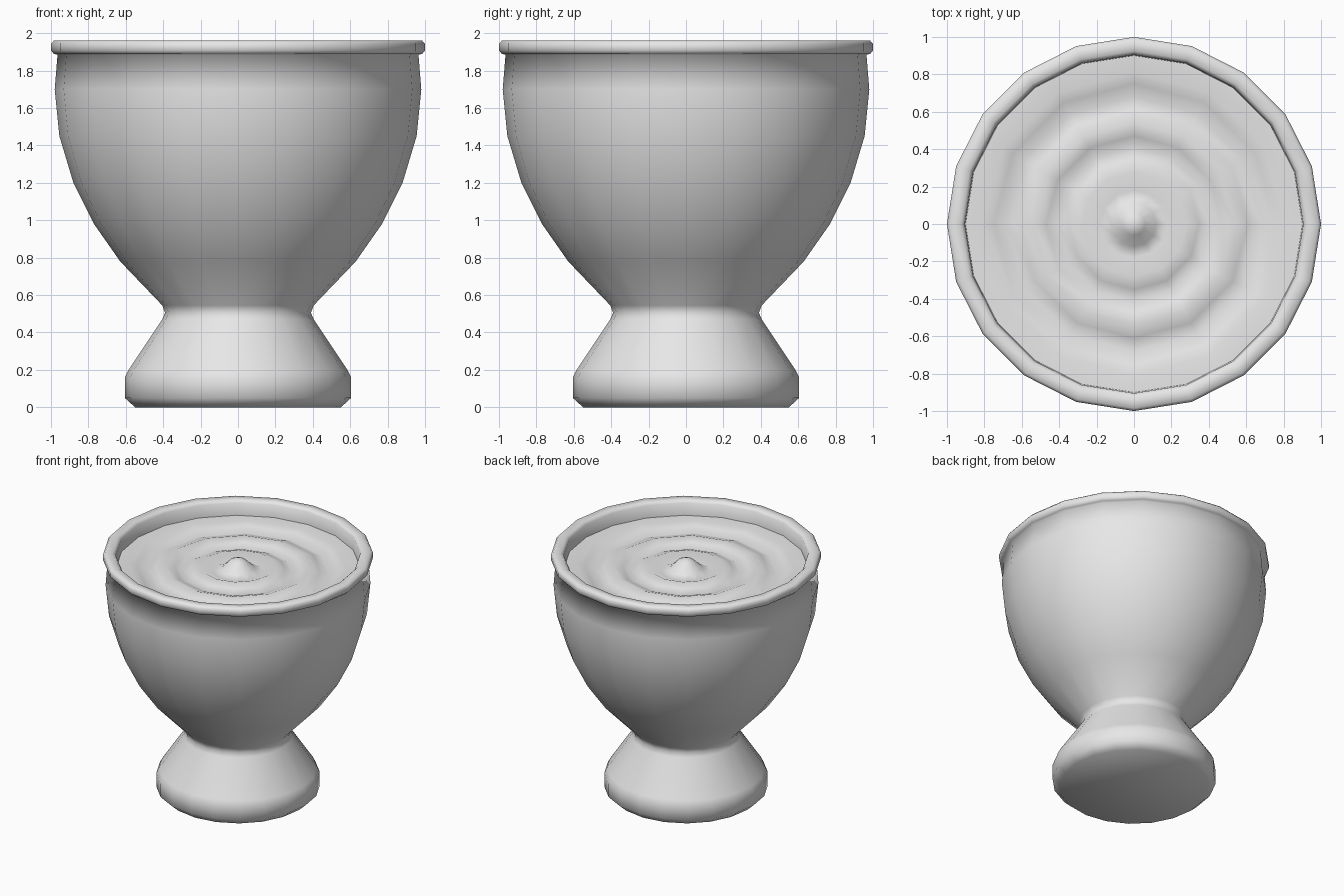
import bpy
import bmesh
from math import cos, sin, tau

cube = bpy.data.objects.get("Cube")
if cube:
    bpy.data.objects.remove(cube, do_unlink=True)

# One plain grey for everything
grey = bpy.data.materials.new("plain_grey")
grey.use_nodes = True
colour = (0.8, 0.8, 0.8, 1)
grey.diffuse_color = colour
grey.node_tree.nodes["Principled BSDF"].inputs["Base Color"].default_value = colour


def lathe(name, profile, sides):
    """Revolve (radius, height) points about z; radius 0 makes a pole."""
    bm = bmesh.new()
    rings = []
    for r, z in profile:
        count = sides if r > 0 else 1
        rings.append([bm.verts.new((r * cos(tau * i / sides), r * sin(tau * i / sides), z))
                      for i in range(count)])
    for low, high in zip(rings, rings[1:]):
        for i in range(sides):
            j = (i + 1) % sides
            corners = [low[i % len(low)], low[j % len(low)],
                       high[j % len(high)], high[i % len(high)]]
            bm.faces.new(list(dict.fromkeys(corners)))
    # Close any open end with one flat face
    for ring, flip in ((rings[0], True), (rings[-1], False)):
        if len(ring) > 1 and name == "cup":
            bm.faces.new(ring[::-1] if flip else ring)
    for face in bm.faces:
        face.smooth = True
    mesh = bpy.data.meshes.new(name)
    bm.to_mesh(mesh)
    bm.free()
    mesh.materials.append(grey)
    obj = bpy.data.objects.new(name, mesh)
    bpy.context.collection.objects.link(obj)
    return obj


# Cup: foot, neck, bowl, rolled rim and inner wall in one profile
foot = [(0.55, 0), (0.605, 0.05), (0.605, 0.16), (0.585, 0.2)]
neck = [(0.405, 0.47), (0.39, 0.505), (0.405, 0.545)]
bowl = [(0.63, 0.78), (0.77, 0.98), (0.88, 1.2), (0.955, 1.45), (0.98, 1.7), (0.965, 1.885)]
rim = [(0.985, 1.89), (1, 1.907), (1, 1.943), (0.985, 1.96), (0.925, 1.96), (0.905, 1.94)]
inside = [(0.9, 1.82), (0.9, 1.65), (0.8, 1.25), (0.5, 0.85), (0.25, 0.7)]
lathe("cup", foot + neck + bowl + rim + inside, 20)

# Liquid: rings of ripples around a central drop, given from the edge inwards
level = 1.84
ripples = [(0.94, 0), (0.81, 0), (0.75, -0.015), (0.68, -0.045), (0.61, -0.02),
           (0.54, 0.005), (0.47, -0.02), (0.41, -0.045), (0.35, -0.02), (0.28, 0.005),
           (0.18, -0.035), (0.12, -0.01), (0.06, 0.05), (0, 0.075)]
lathe("rippled_liquid", [(r, level + dz) for r, dz in ripples], 12)
